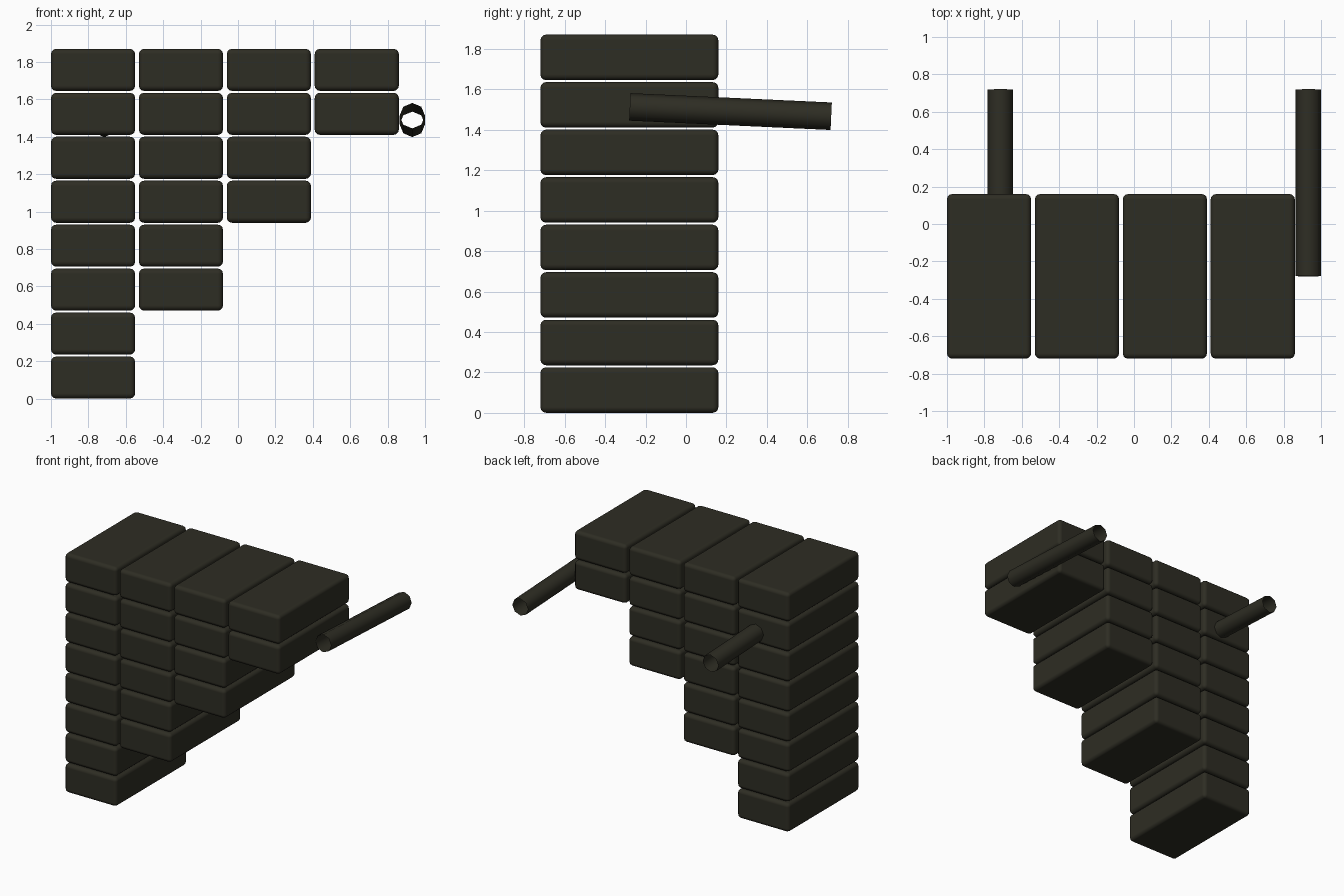
import bpy, bmesh, math
from mathutils import Matrix

if "Cube" in bpy.data.objects:
    bpy.data.objects.remove(bpy.data.objects["Cube"])

mat = bpy.data.materials.new("dark olive")
mat.diffuse_color = (0.027, 0.026, 0.017, 1)
mat.use_nodes = True
mat.node_tree.nodes["Principled BSDF"].inputs["Base Color"].default_value = mat.diffuse_color


def add_object(name, bm, loc, rot=(0, 0, 0)):
    mesh = bpy.data.meshes.new(name)
    bm.to_mesh(mesh)
    bm.free()
    mesh.materials.append(mat)
    ob = bpy.data.objects.new(name, mesh)
    bpy.context.collection.objects.link(ob)
    ob.location = loc
    ob.rotation_euler = rot
    for p in mesh.polygons:
        p.use_smooth = True
    return ob


def block(name, loc, size):
    # rounded brick with soft edges
    bm = bmesh.new()
    bmesh.ops.create_cube(bm, size=1, matrix=Matrix.Diagonal((*size, 1)))
    ob = add_object(name, bm, loc)
    mod = ob.modifiers.new("rounding", 'BEVEL')
    mod.width = 0.028
    mod.segments = 3
    mod.harden_normals = True


def handle(name, x):
    # open eight-sided tube, tilted slightly down towards the back
    bm = bmesh.new()
    bmesh.ops.create_cone(bm, cap_ends=False, segments=8,
                          radius1=0.068, radius2=0.068, depth=0.997)
    add_object(name, bm, (x, 0.22, 1.49), (-math.radians(92.65), 0, 0))


# upside-down staircase: each column starts two rows higher
for col in range(4):
    for row in range(2 * col, 8):
        block(f"stair_block_{col}_{row}",
              (-0.775 + 0.47 * col, -0.28, 0.113 + 0.235 * row),
              (0.45, 0.88, 0.225))

# handles
handle("left_handle", -0.715)
handle("right_handle", 0.932)
